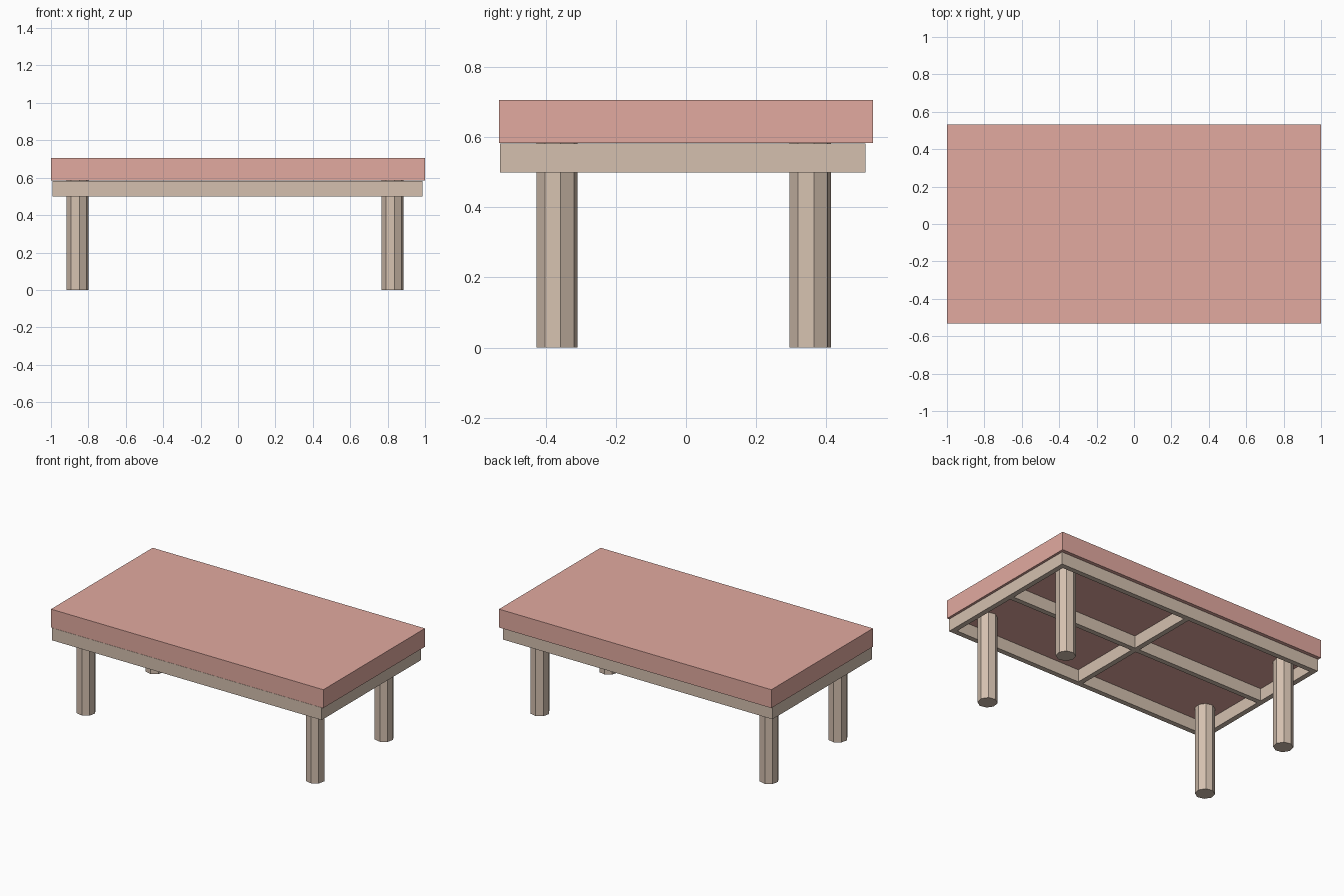
import bpy
from math import radians

if "Cube" in bpy.data.objects:
    bpy.data.objects.remove(bpy.data.objects["Cube"])


def material(name, color):
    m = bpy.data.materials.new(name)
    m.diffuse_color = color
    m.use_nodes = True
    m.node_tree.nodes["Principled BSDF"].inputs["Base Color"].default_value = m.diffuse_color
    return m


wood = material("wood", (0.66, 0.53, 0.43, 1))
red = material("red_fabric", (0.76, 0.40, 0.35, 1))


def box(name, x, y, z, mat):
    bpy.ops.mesh.primitive_cube_add(
        size=1, location=[(a + b) / 2 for a, b in (x, y, z)])
    o = bpy.context.object
    o.name = name
    o.scale = [b - a for a, b in (x, y, z)]
    bpy.ops.object.transform_apply(location=False, rotation=False, scale=True)
    o.data.materials.append(mat)
    return o


# Thick padded top slab
box("mattress", (-1, 1), (-0.533, 0.533), (0.584, 0.706), red)

# Long rails of the frame: front, middle and back
X0, X1, T = -0.993, 0.986, 0.034
Z = (0.5, 0.582)
rails = {"front": -0.531, "middle": -0.008, "back": 0.478}
for label, y in rails.items():
    box(label + "_rail", (X0, X1), (y, y + T), Z, wood)

# Cross bars between the rails: two ends and the centre
for label, x in {"left": X0, "centre": -0.02, "right": X1 - T}.items():
    for half, y in {"front": (-0.531 + T, -0.008), "back": (-0.008 + T, 0.478)}.items():
        box(f"{label}_{half}_bar", (x, x + T), y, Z, wood)

# Eight-sided legs
for side, x in {"left": -0.858, "right": 0.825}.items():
    for end, y in {"front": -0.368, "back": 0.354}.items():
        bpy.ops.mesh.primitive_cylinder_add(
            vertices=8, radius=0.06, depth=0.584,
            location=(x, y, 0.292), rotation=(0, 0, radians(10)))
        leg = bpy.context.object
        leg.name = f"{end}_{side}_leg"
        leg.data.materials.append(wood)
